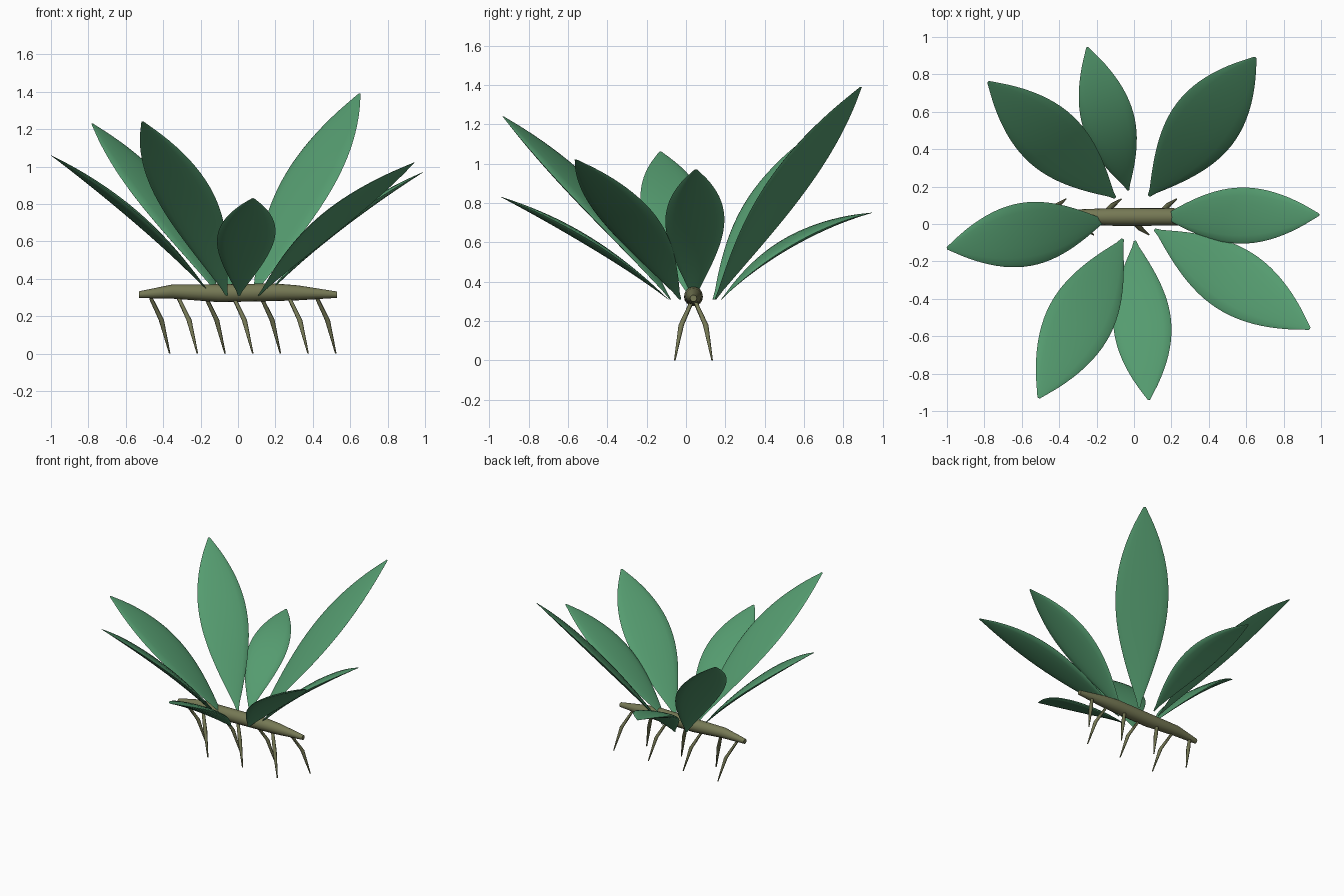
import bpy, bmesh, math
from mathutils import Vector

cube = bpy.data.objects.get("Cube")
if cube:
    bpy.data.objects.remove(cube)


def make_material(name, color):
    mat = bpy.data.materials.new(name)
    mat.use_nodes = True
    mat.diffuse_color = color
    mat.node_tree.nodes["Principled BSDF"].inputs["Base Color"].default_value = color
    return mat


leaf_green = make_material("leaf green", (0.09, 0.33, 0.16, 1))
stem_olive = make_material("stem olive", (0.18, 0.19, 0.09, 1))


def loft(name, rings, mat):
    """Skin a list of closed point rings and cap both ends."""
    bm = bmesh.new()
    loops = [[bm.verts.new(p) for p in ring] for ring in rings]
    n = len(loops[0])
    for a, b in zip(loops, loops[1:]):
        for i in range(n):
            j = (i + 1) % n
            bm.faces.new((a[i], a[j], b[j], b[i]))
    bm.faces.new(loops[0])
    bm.faces.new(loops[-1])
    bmesh.ops.recalc_face_normals(bm, faces=bm.faces)
    mesh = bpy.data.meshes.new(name)
    bm.to_mesh(mesh)
    bm.free()
    mesh.materials.append(mat)
    obj = bpy.data.objects.new(name, mesh)
    bpy.context.collection.objects.link(obj)
    bpy.ops.object.select_all(action='DESELECT')
    obj.select_set(True)
    bpy.context.view_layer.objects.active = obj
    bpy.ops.object.shade_smooth_by_angle(angle=math.radians(50))
    return obj


def ellipse(center, side, up, a, b, n):
    angles = [math.tau * i / n for i in range(n)]
    return [center + side * (a * math.cos(t)) + up * (b * math.sin(t)) for t in angles]


def make_leaf(name, base, tip, width, arch):
    """Arched pointed blade with a thin lens cross-section."""
    base, tip = Vector(base), Vector(tip)
    along = (tip - base).normalized()
    side = along.cross(Vector((0, 0, 1))).normalized()
    up = side.cross(along)
    rings = []
    steps = 24
    for i in range(steps + 1):
        t = i / steps
        profile = max(0.04, abs(math.sin(math.pi * t ** 1.15)) ** 0.85)
        center = base.lerp(tip, t) + up * (4 * arch * t * (1 - t))
        rings.append(ellipse(center, side, up, width / 2 * profile, 0.022 * profile, 16))
    return loft(name, rings, leaf_green)


# Leaves: name, base, tip, width, arch
leaves = [
    ("leaf_back_left", (0.08, 0.15, 0.31), (0.65, 0.89, 1.39), 0.37, 0.03),
    ("leaf_back", (-0.03, 0.18, 0.31), (-0.25, 0.945, 0.75), 0.28, 0.08),
    ("leaf_back_right", (-0.10, 0.14, 0.31), (-0.78, 0.76, 1.23), 0.34, 0.05),
    ("leaf_right", (-0.15, 0.02, 0.32), (-1.0, -0.13, 1.06), 0.34, 0.05),
    ("leaf_front_right", (-0.06, -0.08, 0.31), (-0.51, -0.93, 1.24), 0.36, 0.05),
    ("leaf_front", (0.005, -0.09, 0.31), (0.08, -0.94, 0.83), 0.31, 0.04),
    ("leaf_front_left", (0.11, -0.03, 0.31), (0.94, -0.56, 1.02), 0.35, 0.05),
    ("leaf_left", (0.15, 0.04, 0.31), (0.99, 0.05, 0.97), 0.30, 0.05),
]
for leaf in leaves:
    make_leaf(*leaf)

# Horizontal stem: x, centre height, radius
Y, Z = Vector((0, 1, 0)), Vector((0, 0, 1))
stem = [(-0.53, 0.315, 0.018), (-0.35, 0.332, 0.038), (-0.1, 0.323, 0.048),
        (0.2, 0.328, 0.047), (0.32, 0.325, 0.04), (0.53, 0.315, 0.017)]
loft("stem", [ellipse(Vector((x, 0.038, z)), Y, Z, r, r, 16) for x, z, r in stem], stem_olive)

# Roots, alternating between the back and front side
X = Vector((1, 0, 0))
root_path = [(0, 0.01, 0.295, 0.011), (0.055, 0.062, 0.18, 0.014), (0.1, 0.095, 0, 0.004)]
for k in range(7):
    sign = 1 if k % 2 == 0 else -1
    x0 = -0.465 + 0.148 * k
    rings = [ellipse(Vector((x0 + dx, 0.038 + sign * dy, z)), X, Y, r, r, 8)
             for dx, dy, z, r in root_path]
    loft("root_%d" % (k + 1), rings, stem_olive)
